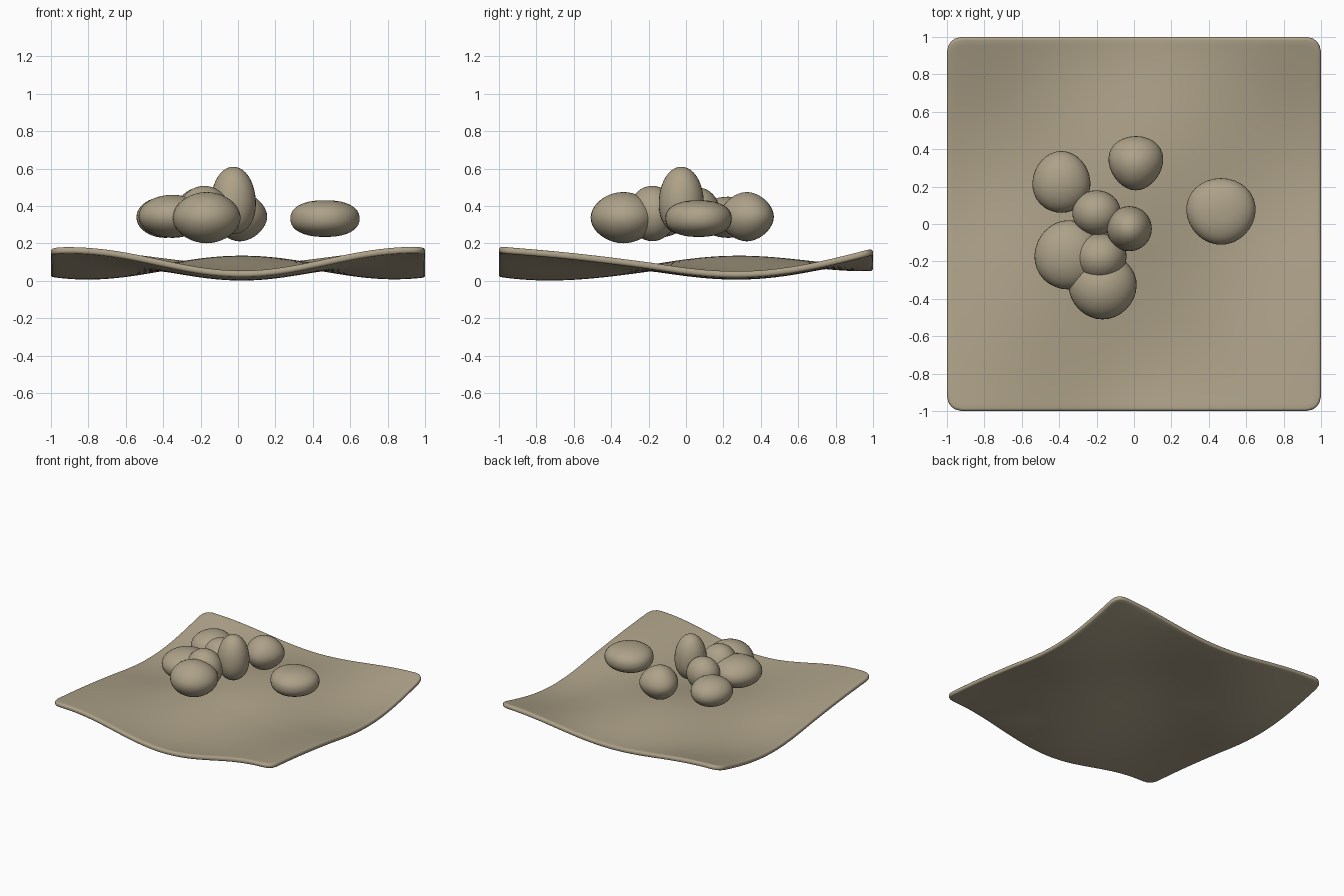
import bpy, bmesh, math
from mathutils import Vector

cube = bpy.data.objects.get("Cube")
if cube:
    bpy.data.objects.remove(cube, do_unlink=True)

sand = bpy.data.materials.new("sandy stone")
sand.use_nodes = True
sand.diffuse_color = (0.42, 0.36, 0.25, 1)
sand.node_tree.nodes["Principled BSDF"].inputs["Base Color"].default_value = sand.diffuse_color


def add_object(name, bm):
    mesh = bpy.data.meshes.new(name)
    bm.to_mesh(mesh)
    bm.free()
    mesh.materials.append(sand)
    mesh.shade_smooth()
    obj = bpy.data.objects.new(name, mesh)
    bpy.context.collection.objects.link(obj)
    return obj


def ground_height(x, y):
    """Gentle crossed waves, with the rim lifted a little."""
    if y < -0.2:
        wave = 0.06 * math.sin(2.3 * (y + 0.2))
    else:
        wave = 0.05 * math.sin(3.3 * (y + 0.2))
    rim = (0.03 if y < 0 else 0.04) * y ** 4 + 0.015 * x ** 4
    return 0.067 + wave * math.cos(3.6 * (x - 0.02)) + rim


# Wavy ground sheet with rounded corners
bm = bmesh.new()
bmesh.ops.create_grid(bm, x_segments=50, y_segments=50, size=1)
INNER = 0.92
for v in bm.verts:
    cx, cy = abs(v.co.x) - INNER, abs(v.co.y) - INNER
    if cx > 0.001 and cy > 0.001:
        k = max(cx, cy) / math.hypot(cx, cy)
        v.co.x = math.copysign(INNER + cx * k, v.co.x)
        v.co.y = math.copysign(INNER + cy * k, v.co.y)
    v.co.z = ground_height(v.co.x, v.co.y)
ground = add_object("ground_sheet", bm)
solid = ground.modifiers.new("thickness", "SOLIDIFY")
solid.thickness = 0.035
solid.offset = 0
bevel = ground.modifiers.new("soft_rim", "BEVEL")
bevel.width = 0.014
bevel.segments = 3
bevel.limit_method = "ANGLE"
bevel.angle_limit = math.radians(50)


def stone(name, centre, radii, power=2.0, taper=0.0, pinch=0.0):
    """Lumpy pebble: power sets the fullness of its side profile,
    taper widens it towards the back, pinch narrows its top."""
    bm = bmesh.new()
    bmesh.ops.create_uvsphere(bm, u_segments=32, v_segments=20, radius=1)
    for v in bm.verts:
        x, y, z = v.co
        r = math.hypot(x, y)
        k = (r ** power + abs(z) ** power) ** (-1 / power)
        x, y, z = x * k, y * k, z * k
        x *= 1 + taper * y
        x *= 1 - pinch * z
        y *= 1 - pinch * z
        v.co = Vector(centre) + Vector((x * radii[0], y * radii[1], z * radii[2]))
    add_object(name, bm)


# Cluster of pebbles
stone("tall_stone", (-0.025, -0.025, 0.43), (0.12, 0.12, 0.18), 2.1, 0, 0.08)
stone("back_stone", (0.01, 0.325, 0.343), (0.145, 0.145, 0.132), 1.8, 0.15)
stone("side_stone", (0.465, 0.067, 0.333), (0.185, 0.178, 0.098), 2.3, 0.06)
stone("back_right_stone", (-0.388, 0.225, 0.34), (0.155, 0.165, 0.11), 2.0, -0.06)
stone("right_stone", (-0.35, -0.165, 0.345), (0.182, 0.185, 0.115), 2.0, -0.05)
stone("inner_back_stone", (-0.2, 0.06, 0.37), (0.13, 0.12, 0.13))
stone("inner_front_stone", (-0.18, -0.18, 0.36), (0.14, 0.13, 0.148), 2.0, 0.05)
stone("front_stone", (-0.168, -0.335, 0.338), (0.182, 0.175, 0.137), 1.9, 0.05)
